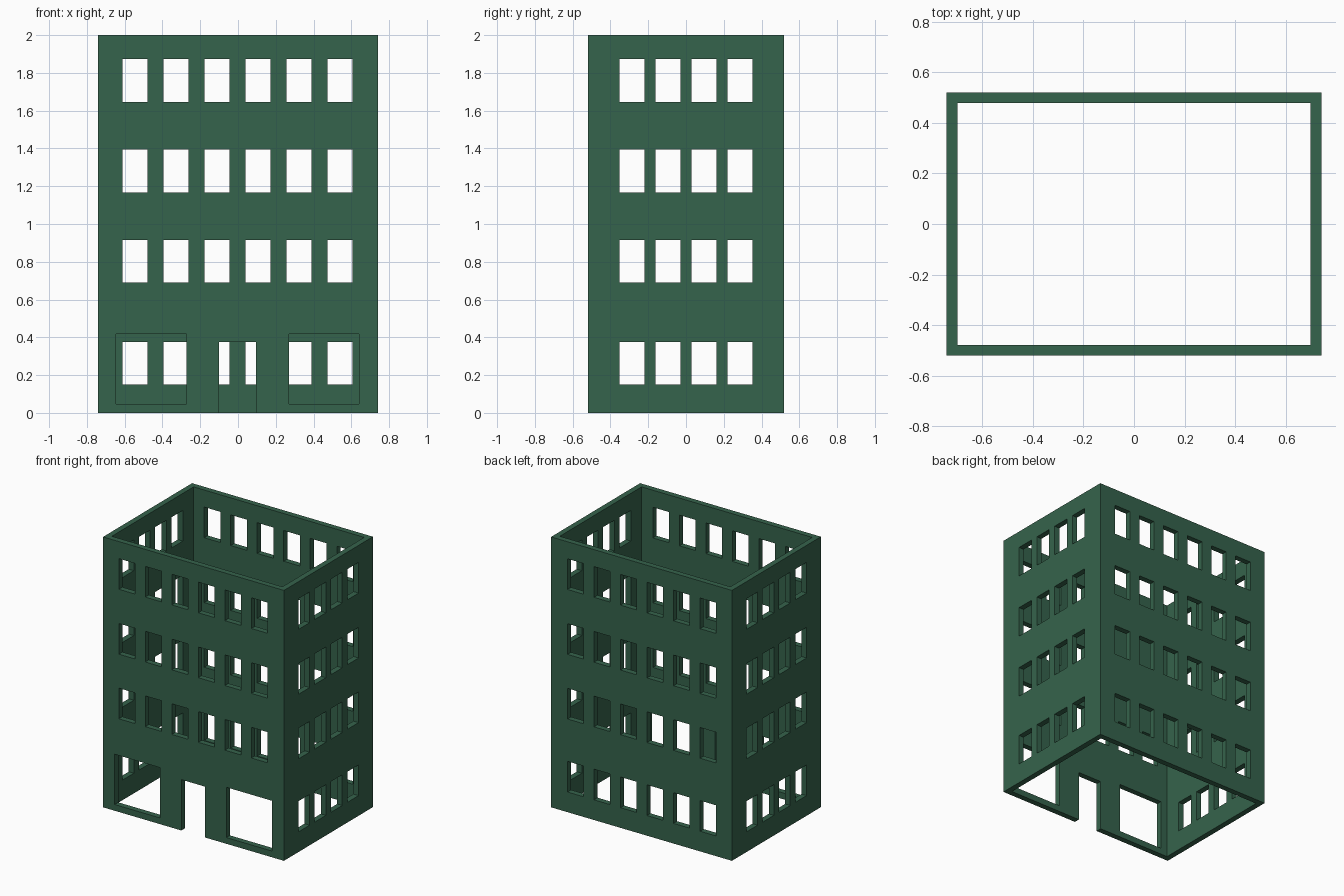
import bpy
import bmesh
from mathutils import Matrix, Vector

cube = bpy.data.objects.get("Cube")
if cube:
    bpy.data.objects.remove(cube, do_unlink=True)

HX, HY, HEIGHT, WALL = 0.74, 0.52, 2.0, 0.042
WINDOW_W, WINDOW_H = 0.132, 0.227
SILLS = (0.149, 0.689, 1.167, 1.647)
LONG_CENTRES = [-0.003 + 0.217 * (i - 2.5) for i in range(6)]
SHORT_CENTRES = [0.191 * (i - 1.5) for i in range(4)]

green = bpy.data.materials.new("dark green")
green.use_nodes = True
colour = (0.036, 0.125, 0.072, 1)
green.diffuse_color = colour
green.node_tree.nodes["Principled BSDF"].inputs["Base Color"].default_value = colour


def add_box(bm, low, high):
    low, high = Vector(low), Vector(high)
    place = Matrix.Translation((low + high) / 2) @ Matrix.Diagonal((high - low).to_4d())
    bmesh.ops.create_cube(bm, size=1, matrix=place)


def make_object(name, bm):
    mesh = bpy.data.meshes.new(name)
    bm.to_mesh(mesh)
    bm.free()
    mesh.materials.append(green)
    obj = bpy.data.objects.new(name, mesh)
    bpy.context.collection.objects.link(obj)
    return obj


# Rectangular wall ring, open at the top and bottom
bm = bmesh.new()
rings = []
for inset in (0, WALL):
    x, y = HX - inset, HY - inset
    for z in (0, HEIGHT):
        corners = ((-x, -y), (x, -y), (x, y), (-x, y))
        rings.append([bm.verts.new((*c, z)) for c in corners])
out_low, out_top, in_low, in_top = rings
for a, b in ((out_low, out_top), (out_top, in_top), (in_top, in_low), (in_low, out_low)):
    for i in range(4):
        j = (i + 1) % 4
        bm.faces.new((a[i], a[j], b[j], b[i]))
bmesh.ops.recalc_face_normals(bm, faces=bm.faces)
walls = make_object("building_walls", bm)

# Openings: each cutter passes through one wall only
bm = bmesh.new()


def cut_long(side, x0, x1, z0, z1):
    y = side * HY
    add_box(bm, (x0, y - 0.1, z0), (x1, y + 0.1, z1))


def cut_short(side, y0, y1, z0, z1):
    x = side * HX
    add_box(bm, (x - 0.07, y0, z0), (x + 0.07, y1, z1))


half = WINDOW_W / 2
for floor, sill in enumerate(SILLS):
    head = sill + WINDOW_H
    for side in (-1, 1):
        for c in SHORT_CENTRES:
            cut_short(side, c - half, c + half, sill, head)
        # The front ground floor has a shopfront instead of windows
        if side == 1 or floor > 0:
            for c in LONG_CENTRES:
                cut_long(side, c - half, c + half, sill, head)

# Shop windows and doorway
cut_long(-1, -0.645, -0.273, 0.046, 0.418)
cut_long(-1, 0.27, 0.641, 0.046, 0.418)
cut_long(-1, -0.1, 0.096, -0.1, SILLS[0] + WINDOW_H)
cutter = make_object("opening_cutter", bm)
cutter.hide_render = True

# Cut the openings and keep the finished mesh
cut = walls.modifiers.new("openings", 'BOOLEAN')
cut.operation = 'DIFFERENCE'
cut.solver = 'EXACT'
cut.object = cutter
bpy.context.view_layer.update()
evaluated = walls.evaluated_get(bpy.context.evaluated_depsgraph_get())
finished = bpy.data.meshes.new_from_object(evaluated)
walls.modifiers.clear()
walls.data = finished
bpy.data.objects.remove(cutter, do_unlink=True)
